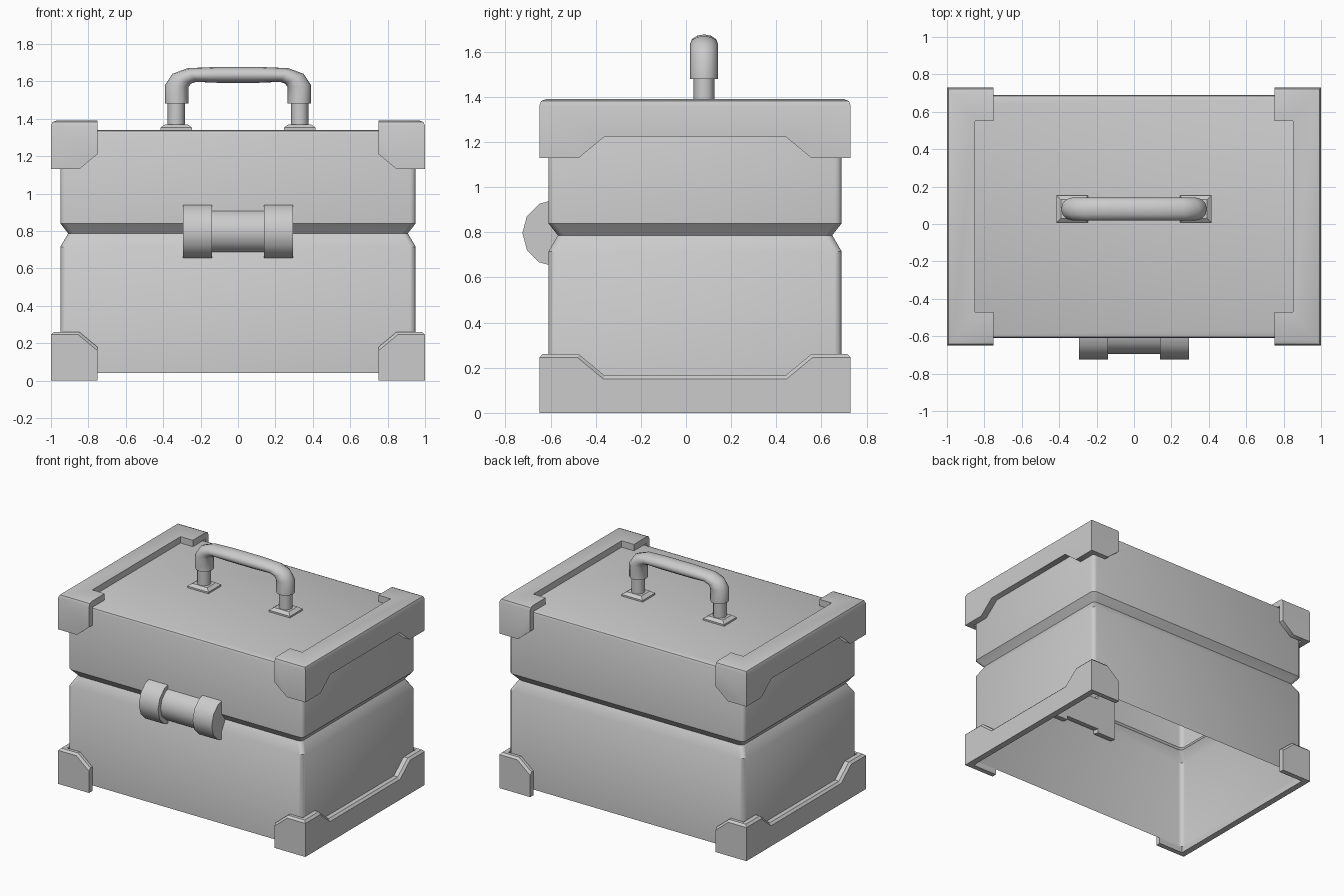
import bpy, bmesh
from math import sin, cos, pi, radians

if "Cube" in bpy.data.objects:
    bpy.data.objects.remove(bpy.data.objects["Cube"], do_unlink=True)

grey = bpy.data.materials.new("plain_grey")
grey.use_nodes = True
grey.diffuse_color = (0.6, 0.6, 0.6, 1)
grey.node_tree.nodes["Principled BSDF"].inputs["Base Color"].default_value = (0.6, 0.6, 0.6, 1)

CY = 0.04               # middle of the case in y
HX, HY = 0.95, 0.65     # half size of the case
TOP = 1.34


def finish(bm, name, angle=40, fix=True):
    """Turn a bmesh into a shaded object."""
    if fix:
        bmesh.ops.recalc_face_normals(bm, faces=bm.faces)
    mesh = bpy.data.meshes.new(name)
    bm.to_mesh(mesh)
    bm.free()
    mesh.materials.append(grey)
    ob = bpy.data.objects.new(name, mesh)
    bpy.context.collection.objects.link(ob)
    if angle:
        bpy.ops.object.select_all(action="DESELECT")
        ob.select_set(True)
        bpy.context.view_layer.objects.active = ob
        bpy.ops.object.shade_smooth_by_angle(angle=radians(angle))
    return ob


def loft(bm, rings, cap_start=False, cap_end=False):
    """Bridge closed rings of points."""
    loops = [[bm.verts.new(p) for p in ring] for ring in rings]
    n = len(loops[0])
    for a, b in zip(loops, loops[1:]):
        for i in range(n):
            j = (i + 1) % n
            bm.faces.new((a[i], a[j], b[j], b[i]))
    if cap_start:
        bm.faces.new(loops[0][::-1])
    if cap_end:
        bm.faces.new(loops[-1])


def prism(bm, axis, profile, lo, hi):
    """Extrude a 2D profile along an axis."""
    def place(p, h):
        a, b = p
        return {"x": (h, a, b), "y": (a, h, b), "z": (a, b, h)}[axis]
    loft(bm, [[place(p, h) for p in profile] for h in (lo, hi)], True, True)


def rounded_rect(z, inset, radius=0.03, steps=3):
    """Plan of the case at one height."""
    pts = []
    for k, (sx, sy) in enumerate(((1, 1), (-1, 1), (-1, -1), (1, -1))):
        cx, cy = sx * (HX - radius), CY + sy * (HY - radius)
        for i in range(steps + 1):
            a = (k + i / steps) * pi / 2
            r = radius
            pts.append((cx + r * cos(a) - sx * inset, cy + r * sin(a) - sy * inset, z))
    return pts


# Case: open shell below, closed lid above, meeting in a groove
def case_part(name, levels, cap):
    bm = bmesh.new()
    loft(bm, [rounded_rect(z, inset) for z, inset in levels], False, cap)
    finish(bm, name, 35, fix=False)


case_part("lower_case", [(0.04, 0), (0.715, 0), (0.787, 0.042)], False)
case_part("lid", [(0.787, 0.042), (0.84, 0), (TOP - 0.022, 0),
                  (TOP - 0.007, 0.006), (TOP, 0.022)], True)


def carve(bm, cutters):
    """Subtract solids from a bmesh and return the result."""
    base = finish(bm, "guard_block", 0)
    tools = []
    for axis, profile, lo, hi in cutters:
        cb = bmesh.new()
        prism(cb, axis, profile, lo, hi)
        tool = finish(cb, "guard_cutter", 0)
        tool.hide_render = True
        tools.append(tool)
        mod = base.modifiers.new("cut", "BOOLEAN")
        mod.operation, mod.solver, mod.object = "DIFFERENCE", "EXACT", tool
    deps = bpy.context.evaluated_depsgraph_get()
    out = bmesh.new()
    out.from_mesh(base.evaluated_get(deps).to_mesh())
    for ob in tools + [base]:
        bpy.data.objects.remove(ob, do_unlink=True)
    return out


def box(x0, x1, y0, y1):
    return [(x0, y0), (x1, y0), (x1, y1), (x0, y1)]


# Edge guards: a hollowed block with sloped cut-outs, lower ones upside down
def guard(name, side, upper):
    def h(depth):
        return 1.39 - depth if upper else depth

    def xs(points):
        return [(side * x, y) for x, y in points]
    y0, y1 = CY - 0.69, CY + 0.69
    gap = 0.003
    bm = bmesh.new()
    prism(bm, "z", xs(box(0.75, 1, y0, y1)), h(0.26), h(0))
    inner_end = h(0.05 - gap) if upper else h(-0.1)
    cutters = [
        # room for the case
        ("z", xs(box(0.6, HX + gap, CY - HY - gap, CY + HY + gap)), inner_end, h(0.4)),
        # cut-out along the end
        ("x", [(CY - 0.555, h(0.3)), (CY - 0.515, h(0.26)), (CY - 0.40, h(0.165)),
               (CY + 0.40, h(0.165)), (CY + 0.515, h(0.26)), (CY + 0.555, h(0.3))],
         side * 0.7, side * 1.1),
        # sloped corner on the front and back
        ("y", xs([(0.70, h(0.137)), (0.70, h(0.3)), (0.897, h(0.3))]), y0 - 0.1, y1 + 0.1),
    ]
    if upper:
        cutters.append(("z", xs(box(0.7, 0.85, CY - 0.51, CY + 0.51)), 1.3, 1.5))
    bm = carve(bm, cutters)
    bm.normal_update()

    def outer(f):
        c = f.calc_center_median()
        return (f.normal.x * side > 0.9 and abs(c.x) > 0.99) or \
               (abs(f.normal.y) > 0.9 and abs(c.y - CY) > 0.68)
    rim = [e for e in bm.edges if len(e.link_faces) == 2
           and any(outer(f) for f in e.link_faces)
           and any(f.normal.z > 0.3 for f in e.link_faces)]
    bmesh.ops.bevel(bm, geom=rim, offset=0.028 if upper else 0.015,
                    segments=2 if upper else 1, profile=0.5, affect="EDGES")
    finish(bm, name, 40 if upper else 20)


for side, word in ((1, "left"), (-1, "right")):
    guard(f"upper_guard_{word}", side, True)
    guard(f"lower_guard_{word}", side, False)


# Latch: half-round barrel on the front, thicker at both ends
def barrel(name, x0, x1, radius):
    arc = [pi / 2 + i * pi / 6 for i in range(7)]
    profile = [(-0.575 + radius * cos(a), 0.797 + radius * sin(a)) for a in arc]
    back = [(-0.56, 0.797 - radius), (-0.56, 0.797 + radius)]
    bm = bmesh.new()
    prism(bm, "x", profile + back, x0, x1)
    finish(bm, name, 40)


barrel("latch_middle", -0.14, 0.14, 0.12)
barrel("latch_end_left", 0.14, 0.295, 0.15)
barrel("latch_end_right", -0.295, -0.14, 0.15)

# Handle grip: swept oval following outer and inner bend points
HANDLE_Y = 0.08
half = [((0.39, 1.48), (0.265, 1.48)), ((0.39, 1.58), (0.265, 1.57)),
        ((0.35, 1.64), (0.25, 1.588)), ((0.27, 1.67), (0.225, 1.597)),
        ((0.11, 1.677), (0.11, 1.592))]
path = half + [((-a, b), (-c, d)) for (a, b), (c, d) in reversed(half)]
rings = []
for (ox, oz), (ix, iz) in path:
    ring = []
    for k in range(12):
        a = k * pi / 6
        t = (1 + cos(a)) / 2
        ring.append((ix + (ox - ix) * t, HANDLE_Y + 0.062 * sin(a), iz + (oz - iz) * t))
    rings.append(ring)
bm = bmesh.new()
loft(bm, rings, True, True)
finish(bm, "handle_grip", 50)

# Handle posts and their tapered feet
for side, word in ((1, "left"), (-1, "right")):
    x = side * 0.33
    bm = bmesh.new()
    prism(bm, "z", [(x + 0.046 * cos(k * pi / 6), HANDLE_Y + 0.046 * sin(k * pi / 6))
                    for k in range(12)], TOP, 1.5)
    finish(bm, f"handle_post_{word}", 40)
    bm = bmesh.new()
    loft(bm, [[(px, py, z) for px, py in box(x - sx, x + sx, HANDLE_Y - sy, HANDLE_Y + sy)]
              for z, sx, sy in ((TOP - 0.005, 0.085, 0.072), (1.352, 0.085, 0.072),
                                (1.37, 0.06, 0.05))], True, True)
    finish(bm, f"handle_foot_{word}", 0)
